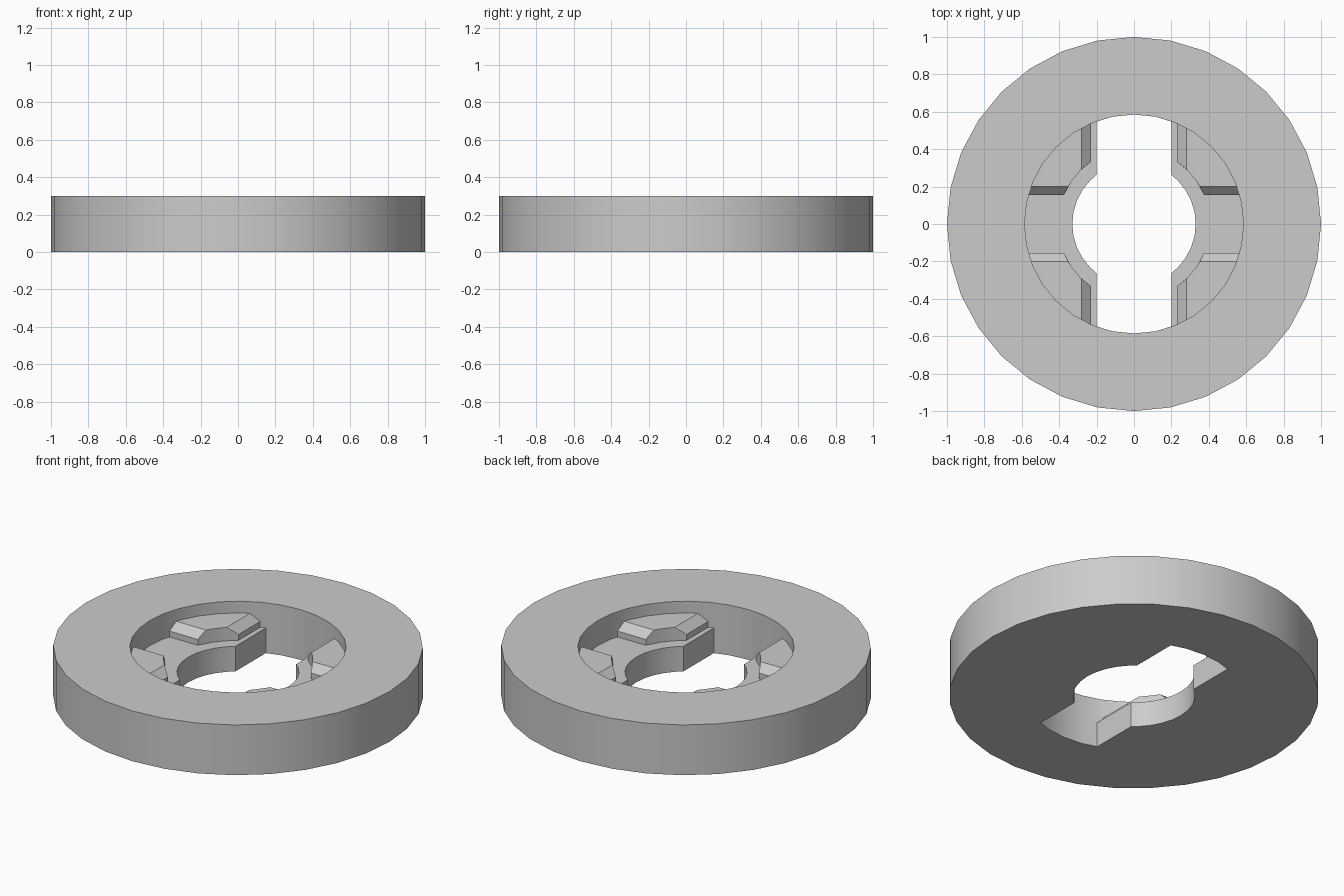
import bpy, bmesh
from math import radians, cos, sin, acos, asin, degrees

if "Cube" in bpy.data.objects:
    bpy.data.objects.remove(bpy.data.objects["Cube"])

STEP = 360 / 32
HEIGHT, FLOOR = 0.30, 0.15
OUTER_R, RECESS_R, HOLE_R, PAD_R = 1.0, 0.585, 0.33, 0.405
FAR = 0.7          # blocks run past the recess wall so they merge cleanly

grey = bpy.data.materials.new("plain grey")
grey.use_nodes = True
grey.diffuse_color = (0.6, 0.6, 0.6, 1)
grey.node_tree.nodes["Principled BSDF"].inputs["Base Color"].default_value = (0.6, 0.6, 0.6, 1)


def arc(radius, angles):
    return [(radius * cos(radians(a)), radius * sin(radians(a))) for a in angles]


def loft(bm, layers, sx=1, sy=1):
    """Closed solid through outlines given as (points, z), mirrored by sx, sy."""
    rings = [[bm.verts.new((x * sx, y * sy, z)) for x, y in pts] for pts, z in layers]
    count = len(rings[0])
    for low, high in zip(rings, rings[1:]):
        for i in range(count):
            j = (i + 1) % count
            bm.faces.new((low[i], low[j], high[j], high[i]))
    bm.faces.new(rings[0][::-1])
    bm.faces.new(rings[-1])


def make(name, bm):
    bmesh.ops.recalc_face_normals(bm, faces=bm.faces)
    mesh = bpy.data.meshes.new(name)
    bm.to_mesh(mesh)
    bm.free()
    mesh.materials.append(grey)
    obj = bpy.data.objects.new(name, mesh)
    bpy.context.collection.objects.link(obj)
    return obj


def subtract(target, tool):
    tool.hide_render = True
    mod = target.modifiers.new("cut", 'BOOLEAN')
    mod.operation, mod.solver, mod.object = 'DIFFERENCE', 'EXACT', tool
    bpy.context.view_layer.objects.active = target
    bpy.ops.object.modifier_apply(modifier=mod.name)
    bpy.data.objects.remove(tool)


def disc(name, radius, z0, z1):
    bm = bmesh.new()
    circle = arc(radius, [i * STEP for i in range(32)])
    loft(bm, [(circle, z0), (circle, z1)])
    return make(name, bm)


# Recessed floor: two halves leaving a round hole and a straight slot
bm = bmesh.new()
slot_x = 0.2
edge = degrees(acos(slot_x / HOLE_R))
half = arc(HOLE_R, [edge] + [k * STEP for k in range(4, -5, -1)] + [-edge])
half += [(slot_x, -FAR), (FAR, -FAR), (FAR, FAR), (slot_x, FAR)]
for side in (1, -1):
    loft(bm, [(half, -0.2), (half, FLOOR)], sx=side)
floor_halves = make("floor_halves", bm)


# Raised pads with two chamfered sides, one per quadrant
def pad_outline(x, y):
    start, end = degrees(asin(y / PAD_R)), degrees(acos(x / PAD_R))
    return arc(PAD_R, [start, 3 * STEP, 4 * STEP, end]) + [(x, FAR), (FAR, FAR), (FAR, y)]


bm = bmesh.new()
base, top = pad_outline(0.23, 0.155), pad_outline(0.28, 0.2)
for sx in (1, -1):
    for sy in (1, -1):
        loft(bm, [(base, 0.05), (base, 0.185), (top, 0.23)], sx, sy)
pads = make("raised_pads", bm)

# Hollow of the recess, shaped by the floor and pads, cut from the disc
hollow = disc("recess_hollow", RECESS_R, -0.1, 0.4)
subtract(hollow, floor_halves)
subtract(hollow, pads)
body = disc("ring_body", OUTER_R, 0, HEIGHT)
subtract(body, hollow)

# Smooth round walls, sharp edges
bpy.ops.object.select_all(action='DESELECT')
body.select_set(True)
bpy.context.view_layer.objects.active = body
bpy.ops.object.shade_smooth_by_angle(angle=radians(25))
